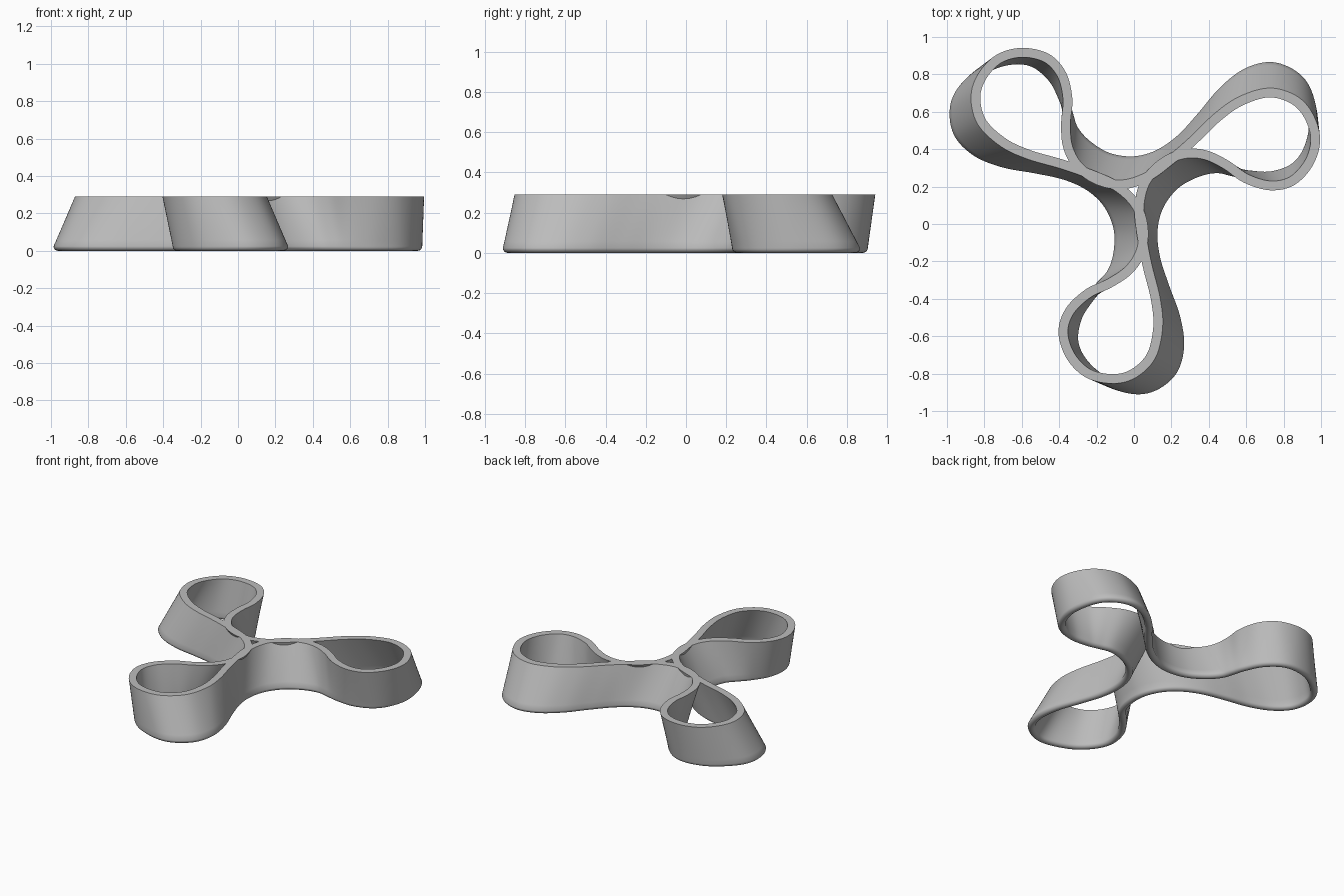
import bpy, bmesh, math
from mathutils import Vector, Matrix

cube = bpy.data.objects.get("Cube")
if cube:
    bpy.data.objects.remove(cube, do_unlink=True)

CENTRE = Vector((0, 0.18))
HEIGHT = 0.29
WALL = 0.05
ROUND = 0.024      # radius of the soft lower rim
STEPS = 6          # curve steps between outline points

# Outline of one lobe at the upper rim and at the lower rim
upper_lobe = [(.165, .305), (.27, .35), (.375, .345), (.48, .295), (.59, .22), (.73, .18),
              (.86, .21), (.96, .32), (.995, .46), (.95, .6), (.86, .69), (.72, .727),
              (.56, .68), (.43, .59), (.3, .465), (.19, .37), (.06, .275), (-.07, .235)]
lower_lobe = [(.235, .19), (.34, .25), (.44, .272), (.525, .255), (.61, .237), (.74, .232),
              (.87, .28), (.95, .38), (.985, .53), (.95, .71), (.87, .815), (.735, .866),
              (.59, .83), (.46, .73), (.345, .595), (.235, .475), (.12, .395), (0, .362)]


def three_lobes(lobe):
    """Repeat the lobe around the centre and smooth it into a closed curve."""
    pts = []
    for k in range(3):
        turn = Matrix.Rotation(math.tau * k / 3, 2)
        pts += [CENTRE + turn @ (Vector(p) - CENTRE) for p in lobe]
    n = len(pts)
    curve = []
    for i in range(n):
        a, b, c, d = (pts[(i + j) % n] for j in (-1, 0, 1, 2))
        for s in range(STEPS):
            t = s / STEPS
            curve.append(b + (c - a) * (t / 2)
                         + (a * 2 - b * 5 + c * 4 - d) * (t * t / 2)
                         + (b * 3 - a - c * 3 + d) * (t ** 3 / 2))
    return curve


def inset(curve, distance):
    """Move a counter-clockwise closed curve inwards."""
    n = len(curve)
    out = []
    for i, p in enumerate(curve):
        along = (curve[(i + 1) % n] - curve[i - 1]).normalized()
        out.append(p + Vector((-along.y, along.x)) * distance)
    return out


upper, lower = three_lobes(upper_lobe), three_lobes(lower_lobe)

# Wall section: down the outside, round the lower rim, up the inside
levels = 8
heights = [HEIGHT + (ROUND - HEIGHT) * i / levels for i in range(levels + 1)]
section = [(0, z) for z in heights]
for i in range(1, 10):
    a = math.pi * i / 10
    section.append((WALL / 2 * (1 - math.cos(a)), ROUND * (1 - math.sin(a))))
section += [(WALL, z) for z in reversed(heights)]

bm = bmesh.new()
rings = []
for distance, z in section:
    t = max(0, (z - ROUND) / (HEIGHT - ROUND))
    outline = [lo.lerp(up, t) for lo, up in zip(lower, upper)]
    rings.append([bm.verts.new((p.x, p.y, z)) for p in inset(outline, distance)])

count = len(upper)
for r, ring in enumerate(rings):
    following = rings[(r + 1) % len(rings)]
    for i in range(count):
        j = (i + 1) % count
        bm.faces.new((ring[i], following[i], following[j], ring[j]))
bmesh.ops.recalc_face_normals(bm, faces=bm.faces)

mesh = bpy.data.meshes.new("twisted_three_lobe_wall")
bm.to_mesh(mesh)
bm.free()
wall = bpy.data.objects.new("twisted_three_lobe_wall", mesh)
bpy.context.collection.objects.link(wall)

# Plain grey finish
colour = (0.5, 0.5, 0.5, 1)
grey = bpy.data.materials.new("plain_grey")
grey.use_nodes = True
grey.diffuse_color = colour
grey.node_tree.nodes["Principled BSDF"].inputs["Base Color"].default_value = colour
mesh.materials.append(grey)

bpy.ops.object.select_all(action='DESELECT')
wall.select_set(True)
bpy.context.view_layer.objects.active = wall
bpy.ops.object.shade_smooth_by_angle(angle=math.radians(40))
